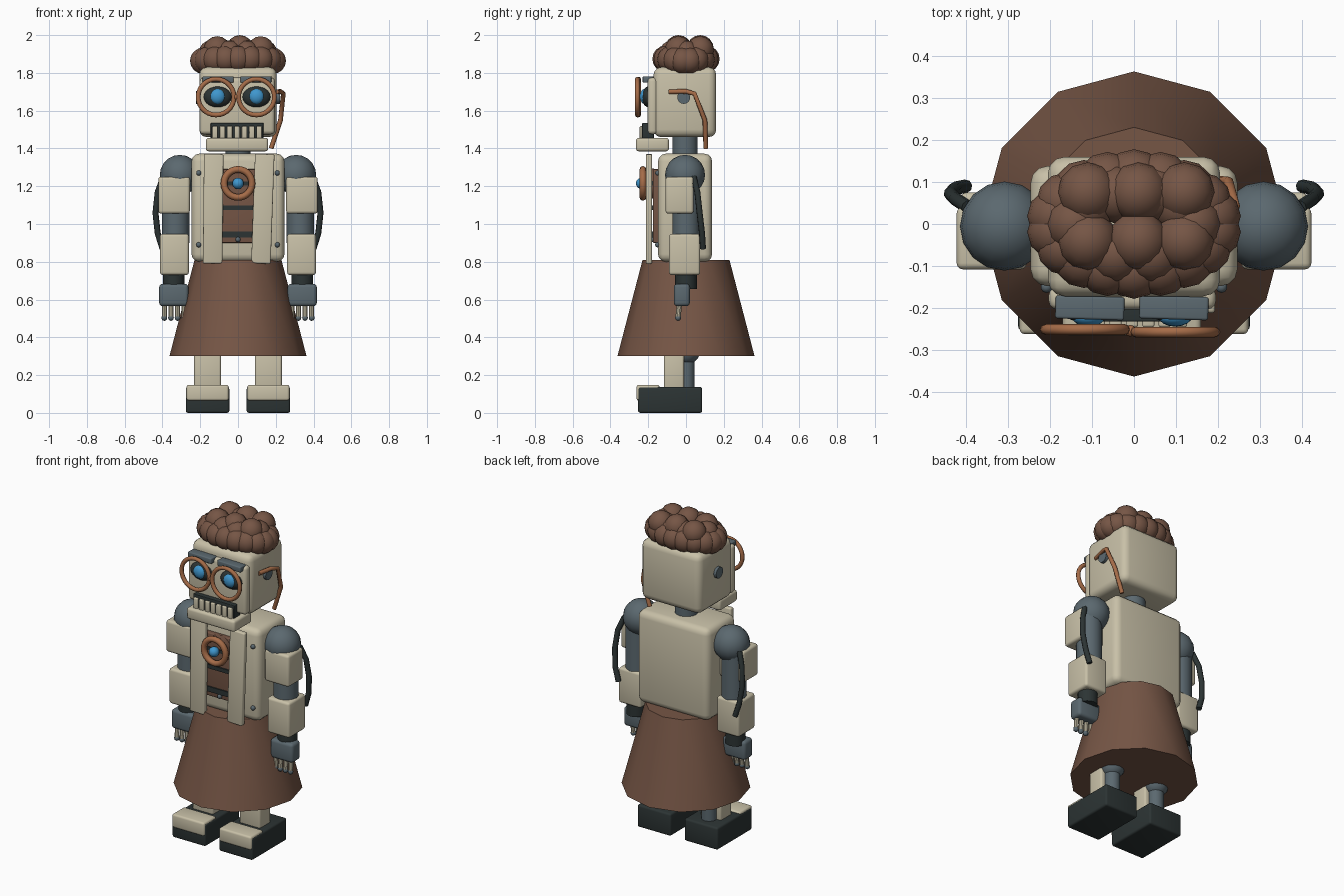
import bpy, math
from mathutils import Vector

if "Cube" in bpy.data.objects:
    bpy.data.objects.remove(bpy.data.objects["Cube"])


def mat(name, rgb):
    m = bpy.data.materials.new(name)
    m.diffuse_color = (*rgb, 1)
    m.use_nodes = True
    m.node_tree.nodes["Principled BSDF"].inputs["Base Color"].default_value = m.diffuse_color
    return m


CREAM = mat("cream", (0.58, 0.53, 0.39))
BROWN = mat("brown", (0.18, 0.092, 0.06))
GREY = mat("blue_grey", (0.105, 0.14, 0.16))
DARK = mat("charcoal", (0.025, 0.034, 0.034))
COPPER = mat("copper", (0.38, 0.15, 0.065))
BLUE = mat("lens_blue", (0.05, 0.31, 0.62))


def finish(name, m, angle=35):
    o = bpy.context.object
    o.name = name
    o.data.materials.append(m)
    bpy.ops.object.transform_apply(location=False, rotation=True, scale=True)
    bpy.ops.object.shade_smooth_by_angle(angle=math.radians(angle))
    return o


def box(name, m, x, y, z, bevel=0.012, rot=(0, 0, 0)):
    """Bevelled box from (min, max) spans."""
    spans = (x, y, z)
    bpy.ops.mesh.primitive_cube_add(size=1, location=[sum(s) / 2 for s in spans])
    o = bpy.context.object
    o.scale = [s[1] - s[0] for s in spans]
    bpy.ops.object.transform_apply(location=False, rotation=False, scale=True)
    if bevel:
        b = o.modifiers.new("bevel", 'BEVEL')
        b.width, b.segments = bevel, 3
        bpy.ops.object.modifier_apply(modifier="bevel")
    o.rotation_euler = rot
    return finish(name, m)


def ball(name, m, loc, r, seg=16, rings=10):
    bpy.ops.mesh.primitive_uv_sphere_add(segments=seg, ring_count=rings, radius=1, location=loc)
    bpy.context.object.scale = r if isinstance(r, tuple) else (r, r, r)
    return finish(name, m, 60)


def rod(name, m, a, b, r1, r2=None, sides=16):
    """Cylinder or cone between two points."""
    a, b = Vector(a), Vector(b)
    d = b - a
    bpy.ops.mesh.primitive_cone_add(vertices=sides, radius1=r1, radius2=r1 if r2 is None else r2,
                                    depth=d.length, location=(a + b) / 2)
    bpy.context.object.rotation_euler = d.to_track_quat('Z', 'Y').to_euler()
    return finish(name, m)


def ring(name, m, loc, major, minor):
    bpy.ops.mesh.primitive_torus_add(location=loc, rotation=(math.pi / 2, 0, 0), major_radius=major,
                                     minor_radius=minor, major_segments=28, minor_segments=8)
    return finish(name, m, 60)


def tube(name, m, pts, r):
    c = bpy.data.curves.new(name, 'CURVE')
    c.dimensions = '3D'
    c.bevel_depth, c.bevel_resolution, c.use_fill_caps = r, 2, True
    s = c.splines.new('POLY')
    s.points.add(len(pts) - 1)
    for p, q in zip(s.points, pts):
        p.co = (*q, 1)
    c.materials.append(m)
    o = bpy.data.objects.new(name, c)
    bpy.context.collection.objects.link(o)
    return o


def span(c, h):
    return (c - h, c + h)


# Skirt, torso, neck
rod("skirt", BROWN, (0, 0, 0.30), (0, 0, 0.81), 0.363, 0.23, 12)
box("torso", CREAM, (-0.246, 0.246), (-0.148, 0.138), (0.80, 1.372), 0.04)
rod("neck", GREY, (0, -0.005, 1.36), (0, -0.005, 1.47), 0.067)

# Chest panel with slots and gauge
box("chest_panel", BROWN, (-0.13, 0.13), (-0.176, -0.14), (0.90, 1.29), 0.006)
for z, h in ((1.215, 0.012), (1.085, 0.012), (0.945, 0.016)):
    box("panel_slot", DARK, (-0.085, 0.085), (-0.183, -0.174), span(z, h), 0)
ball("panel_button", GREY, (0, -0.18, 0.918), 0.014, 10, 6)
rod("gauge_back", BROWN, (0, -0.21, 1.215), (0, -0.17, 1.215), 0.08, sides=24)
ring("gauge_ring", COPPER, (0, -0.228, 1.215), 0.074, 0.018)
box("gauge_bar", DARK, (-0.065, 0.065), (-0.216, -0.206), span(1.215, 0.01), 0)
ball("gauge_lens", BLUE, (0, -0.235, 1.215), 0.03)

# Shoulder straps on the front
box("left_strap", CREAM, (-0.183, -0.08), (-0.212, -0.18), (0.79, 1.37), 0.008, (0, 0.01, 0))
box("right_strap", CREAM, (0.08, 0.183), (-0.212, -0.18), (0.79, 1.37), 0.008, (0, 0.035, 0))
for sx in (-1, 1):
    for z in (1.27, 0.89):
        ball("torso_rivet", GREY, (sx * 0.208, -0.15, z), 0.014, 10, 6)

# Head, face plate, jaw and teeth
box("head", CREAM, (-0.205, 0.205), (-0.172, 0.16), (1.46, 1.83), 0.04)
box("face_plate", CREAM, (-0.203, 0.195), (-0.203, -0.15), (1.475, 1.775), 0.02)
box("mouth", DARK, (-0.145, 0.135), (-0.232, -0.17), (1.452, 1.535), 0.004)
box("jaw", CREAM, (-0.17, 0.16), (-0.265, -0.09), (1.385, 1.456), 0.015)
for i in range(7):
    box("tooth", CREAM, span(-0.005 + (i - 3) * 0.039, 0.0145), (-0.245, -0.215), (1.45, 1.518), 0.005)

# Eyes, brows, goggles, ears
for sx in (-1, 1):
    x = -0.005 + sx * 0.103
    ball("eye_socket", DARK, (x, -0.195, 1.673), (0.077, 0.04, 0.056))
    ball("eye_lens", BLUE, (x, -0.22, 1.675), (0.04, 0.024, 0.04))
    box("brow", GREY, span(-0.005 + sx * 0.1, 0.082), (-0.227, -0.172), (1.748, 1.782), 0.006,
        (0, 0, -0.03))
    ring("goggle_ring", COPPER, (-0.009 + sx * 0.107, -0.254 - sx * 0.003, 1.672), 0.095, 0.0125)
    rod("ear_bolt", GREY, (sx * 0.19, -0.012, 1.67), (sx * 0.222, -0.012, 1.67), 0.034)
ball("goggle_bridge", COPPER, (-0.009, -0.254, 1.672), 0.014, 10, 6)
tube("goggle_arm", COPPER, [(0.205, -0.09, 1.70), (0.225, 0.0, 1.702), (0.24, 0.045, 1.69),
                            (0.225, 0.10, 1.55), (0.175, 0.105, 1.40)], 0.0125)

# Curly hair: a low ring of clumps and a raised crown
for i in range(18):
    a = 2 * math.pi * (i + 0.5) / 18
    ball("hair_curl", BROWN, (0.185 * math.cos(a), 0.11 * math.sin(a), 1.862 + 0.012 * abs(math.sin(a))),
         (0.072, 0.068, 0.07), 12, 8)
for i in range(10):
    a = 2 * math.pi * i / 10
    ball("hair_middle_curl", BROWN, (0.14 * math.cos(a), 0.075 * math.sin(a), 1.903), 0.07, 12, 8)
for x in (-0.11, 0.01, 0.12):
    for y in (-0.04, 0.075):
        ball("hair_crown_curl", BROWN, (x, y, 1.928 if abs(x) < 0.05 else 1.922), 0.072, 12, 8)

for sx in (-1, 1):
    def sp(a, b):
        return tuple(sorted((sx * a, sx * b)))

    # Arm
    ball("shoulder", GREY, (sx * 0.308, -0.005, 1.26), 0.106)
    rod("upper_arm", GREY, (sx * 0.33, 0.0, 1.25), (sx * 0.33, 0.0, 0.90), 0.072)
    box("upper_arm_plate", CREAM, sp(0.255, 0.422), (-0.108, 0.04), (1.055, 1.25), 0.015)
    box("forearm", CREAM, sp(0.26, 0.413), (-0.09, 0.075), (0.73, 0.948), 0.015)
    rod("wrist", DARK, (sx * 0.34, 0.0, 0.655), (sx * 0.34, 0.0, 0.74), 0.057)
    box("hand", GREY, sp(0.262, 0.417), (-0.064, 0.02), (0.565, 0.683), 0.018)
    for i in range(4):
        x = sx * (0.285 + i * 0.035)
        rod("finger", CREAM, (x, -0.035, 0.575), (x, -0.042, 0.505), 0.014, sides=10)
        ball("fingertip", GREY, (x, -0.042, 0.503), 0.016, 10, 6)
    tube("arm_cable", DARK, [(sx * 0.395, 0.04, 1.25), (sx * 0.425, 0.06, 1.17), (sx * 0.437, 0.072, 1.06),
                             (sx * 0.425, 0.085, 0.95), (sx * 0.40, 0.09, 0.87)], 0.016)

    # Leg and boot
    rod("leg", GREY, (sx * 0.16, 0, 0.10), (sx * 0.16, 0, 0.36), 0.045)
    ball("knee", GREY, (sx * 0.16, 0, 0.33), 0.075)
    box("shin_plate", CREAM, sp(0.09, 0.232), (-0.117, -0.01), (0.12, 0.33), 0.012)
    box("boot", DARK, sp(0.046, 0.276), (-0.254, 0.086), (0, 0.138), 0.012)
    box("toe_cap", CREAM, sp(0.05, 0.272), (-0.262, -0.14), (0.065, 0.148), 0.012)
